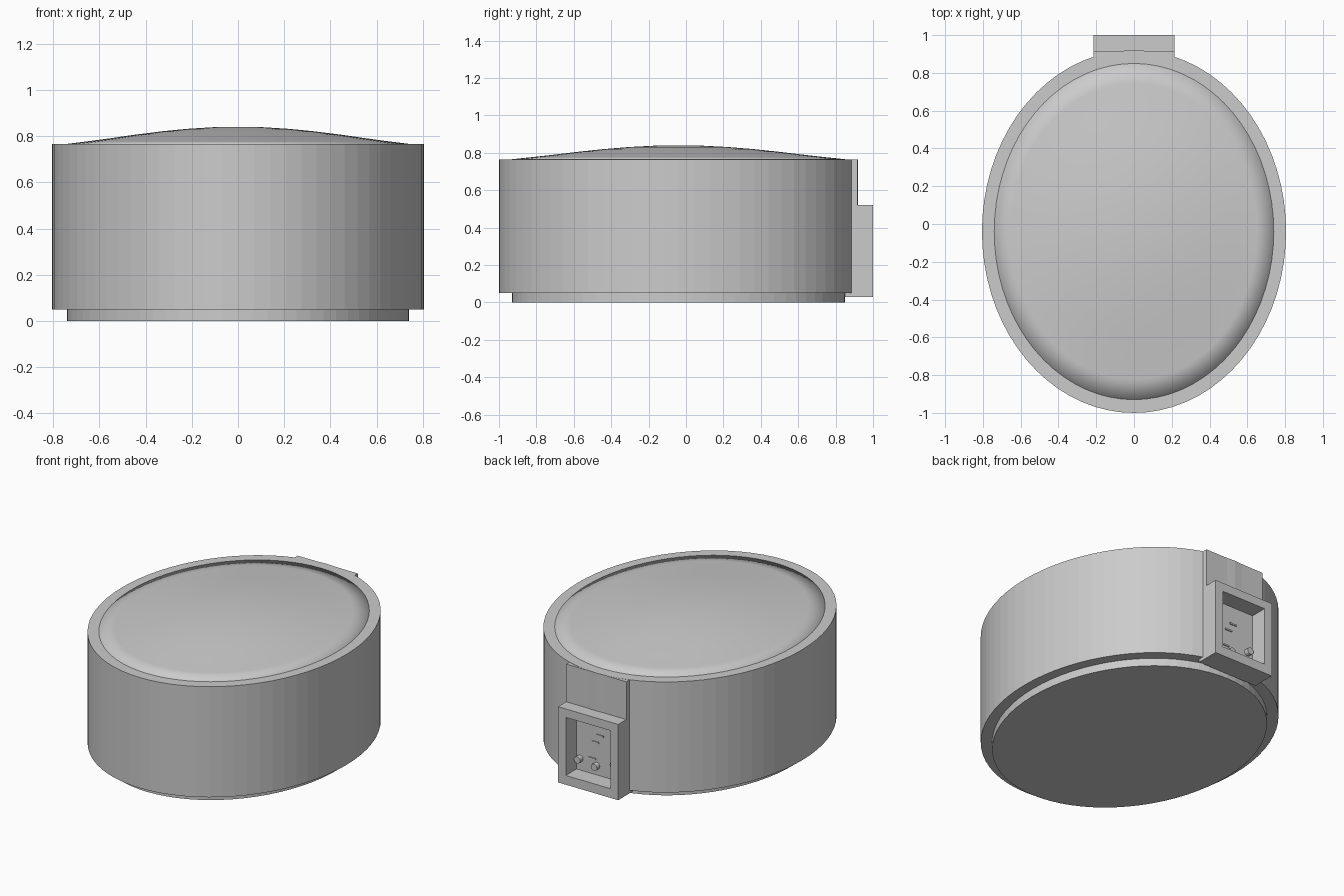
import bpy, bmesh, math

if "Cube" in bpy.data.objects:
    bpy.data.objects.remove(bpy.data.objects["Cube"])

CY = -0.04   # centre of the oval in y
SEG = 72


def oval_loft(name, rings, smooth=False):
    """Closed solid from stacked oval rings (rx, ry, z); radius 0 makes a pole."""
    bm = bmesh.new()
    loops = []
    for rx, ry, z in rings:
        if rx == 0:
            loops.append([bm.verts.new((0, CY, z))])
        else:
            loops.append([bm.verts.new((rx * math.cos(2 * math.pi * i / SEG),
                                        CY + ry * math.sin(2 * math.pi * i / SEG), z))
                          for i in range(SEG)])
    for a, b in zip(loops, loops[1:]):
        for i in range(SEG):
            j = (i + 1) % SEG
            if len(b) == 1:
                bm.faces.new((a[i], a[j], b[0]))
            else:
                bm.faces.new((a[i], a[j], b[j], b[i]))
    bm.faces.new(loops[0][::-1])
    if len(loops[-1]) > 1:
        bm.faces.new(loops[-1])
    bmesh.ops.recalc_face_normals(bm, faces=bm.faces)
    return finish(name, bm, smooth)


def box(name, x, y, z):
    """Box from (min, max) ranges."""
    bm = bmesh.new()
    bmesh.ops.create_cube(bm, size=1)
    for v in bm.verts:
        v.co = [lo + (c + 0.5) * (hi - lo) for c, (lo, hi) in zip(v.co, (x, y, z))]
    return finish(name, bm)


def finish(name, bm, smooth=False):
    mesh = bpy.data.meshes.new(name)
    bm.to_mesh(mesh)
    bm.free()
    for p in mesh.polygons:
        p.use_smooth = smooth
    ob = bpy.data.objects.new(name, mesh)
    bpy.context.collection.objects.link(ob)
    return ob


# Oval housing, recessed foot and domed lid
body = oval_loft("body", [(0.805, 0.96, 0.05), (0.805, 0.96, 0.765)])
oval_loft("base_foot", [(0.74, 0.89, 0.0), (0.74, 0.89, 0.06)])
profile = [(1, 0.755), (1, 0.766), (0.88, 0.777), (0.75, 0.790), (0.6, 0.806),
           (0.45, 0.820), (0.3, 0.831), (0.15, 0.838), (0, 0.84)]
oval_loft("domed_lid", [(0.74 * r, 0.89 * r, z) for r, z in profile], True)

# Rear mounting plate and the connector frame on it
plate = box("rear_plate", (-0.215, 0.215), (0.85, 0.917), (0.03, 0.764))
frame = box("connector_frame", (-0.215, 0.215), (0.91, 1.0), (0.03, 0.52))

# Pocket through frame and plate into the housing
cutter = box("pocket_cutter", (-0.16, 0.16), (0.88, 1.1), (0.09, 0.465))
cutter.hide_render = True
cutter.hide_viewport = True
cutter.display_type = 'WIRE'
for ob in (body, plate, frame):
    mod = ob.modifiers.new("pocket", 'BOOLEAN')
    mod.operation = 'DIFFERENCE'
    mod.solver = 'EXACT'
    mod.object = cutter

# Connector panel with small tabs and round pins
box("connector_panel", (-0.16, 0.16), (0.86, 0.89), (0.09, 0.465))
for i, (x, z) in enumerate([(-0.01, 0.35), (0.025, 0.30), (0.045, 0.19)]):
    box(f"panel_tab_{i}", (x - 0.025, x + 0.025), (0.88, 0.896), (z - 0.005, z + 0.005))
for i, (x, z) in enumerate([(0.145, 0.165), (0.015, 0.15), (-0.12, 0.20)]):
    bpy.ops.mesh.primitive_cylinder_add(vertices=16, radius=0.022, depth=0.04,
                                        location=(min(x, 0.135), 0.90, z),
                                        rotation=(math.pi / 2, 0, 0))
    bpy.context.object.name = f"panel_pin_{i}"
    bpy.ops.object.shade_smooth_by_angle(angle=math.radians(35))
